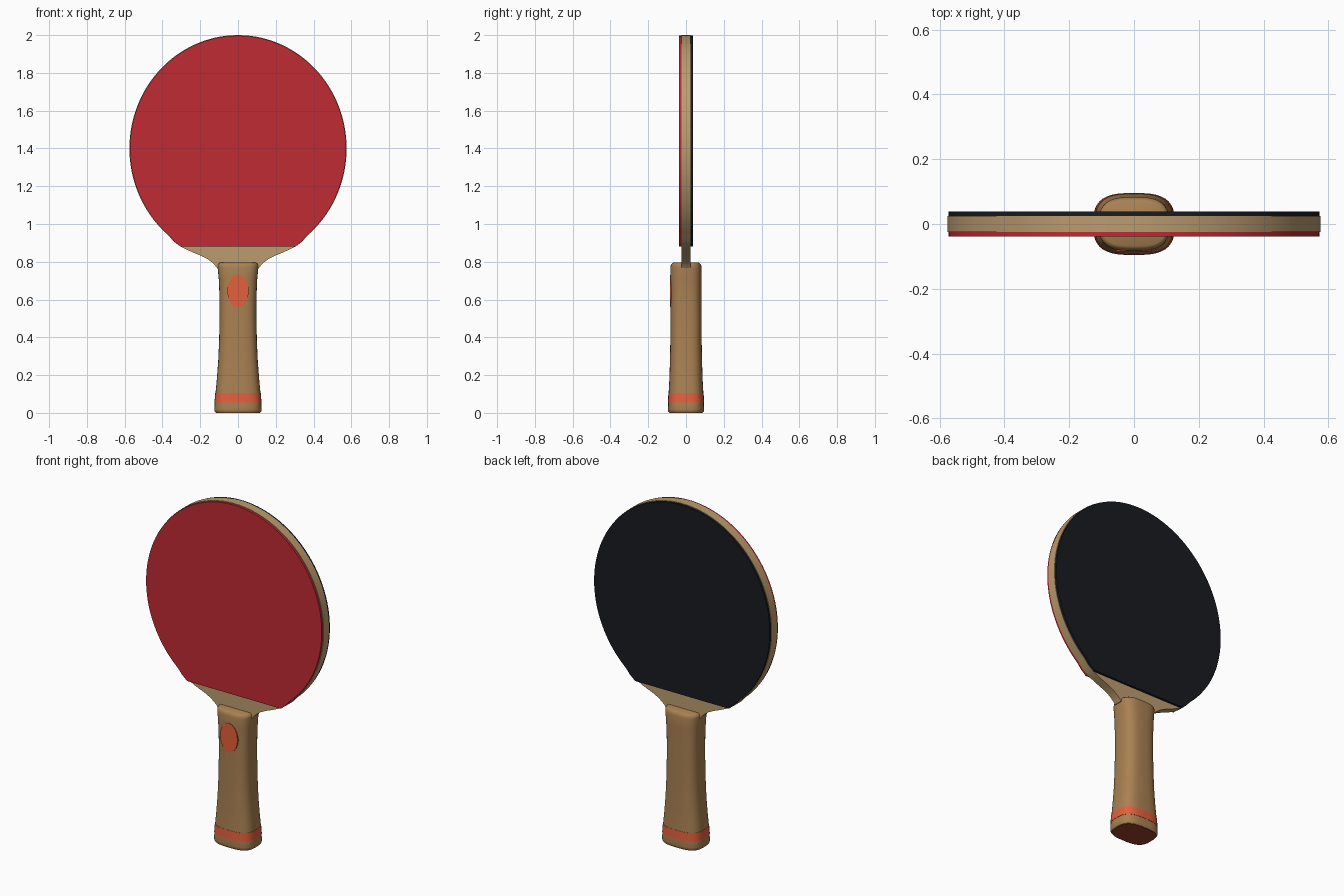
import bpy, bmesh, math
from math import sin, cos, pi

if "Cube" in bpy.data.objects:
    bpy.data.objects.remove(bpy.data.objects["Cube"])


def material(name, rgb):
    m = bpy.data.materials.new(name)
    m.diffuse_color = (*rgb, 1)
    m.use_nodes = True
    m.node_tree.nodes["Principled BSDF"].inputs["Base Color"].default_value = m.diffuse_color
    return m


PLY = material("pale_wood", (0.50, 0.33, 0.155))
WOOD = material("handle_wood", (0.40, 0.22, 0.085))
RED = material("red_rubber", (0.53, 0.024, 0.033))
BLACK = material("black_rubber", (0.01, 0.011, 0.014))
ORANGE = material("orange_trim", (0.78, 0.115, 0.045))
CAP = material("base_cap", (0.30, 0.05, 0.025))


def finish(name, bm, mat, angle=35):
    bmesh.ops.recalc_face_normals(bm, faces=bm.faces)
    mesh = bpy.data.meshes.new(name)
    bm.to_mesh(mesh)
    bm.free()
    mesh.materials.append(mat)
    ob = bpy.data.objects.new(name, mesh)
    bpy.context.collection.objects.link(ob)
    bpy.ops.object.select_all(action='DESELECT')
    ob.select_set(True)
    bpy.context.view_layer.objects.active = ob
    bpy.ops.object.shade_smooth_by_angle(angle=math.radians(angle))
    return ob


def loft(name, rings, mat, angle=35):
    """Skin equal-length rings of points and cap both ends."""
    bm = bmesh.new()
    vs = [[bm.verts.new(p) for p in r] for r in rings]
    n = len(vs[0])
    for a, b in zip(vs, vs[1:]):
        for i in range(n):
            j = (i + 1) % n
            bm.faces.new((a[i], a[j], b[j], b[i]))
    bm.faces.new(vs[0])
    bm.faces.new(vs[-1])
    return finish(name, bm, mat, angle)


def plate(name, outline, y0, y1, mat):
    return loft(name, [[(x, y, z) for x, z in outline] for y in (y0, y1)], mat)


def mirrored(half):
    """Close a right-hand outline running from top centre to the bottom."""
    return half + [(-x, z) for x, z in reversed(half) if x > 1e-6]


# head outline: an ellipse flowing into the neck
def head(rx, rz, z_end, tail):
    t_end = math.acos((z_end - 1.4) / rz)
    arc = [(rx * sin(t_end * i / 56), 1.4 + rz * cos(t_end * i / 56)) for i in range(57)]
    return mirrored(arc + tail)


# wooden blade and the two rubber sheets
plate("blade", head(0.575, 0.6, 0.94,
      [(0.340, 0.907), (0.307, 0.882), (0.274, 0.865), (0.235, 0.848), (0.195, 0.832),
       (0.162, 0.815), (0.138, 0.797), (0.122, 0.782), (0.112, 0.768)]), -0.025, 0.025, PLY)
sheet = head(0.572, 0.597, 0.94, [(0.338, 0.908), (0.305, 0.88)])
plate("red_sheet", sheet, -0.038, -0.025, RED)
plate("black_sheet", sheet, 0.025, 0.038, BLACK)


# rounded rectangular handle section
def section(rx, ry, z, n=64, power=3):
    def f(v):
        return math.copysign(abs(v) ** (2 / power), v)
    return [(rx * f(cos(2 * pi * i / n)), ry * f(sin(2 * pi * i / n)), z) for i in range(n)]


# flared handle: half width, half depth, height
rows = [(0.119, 0.090, 0.002), (0.124, 0.0945, 0.009), (0.1255, 0.0955, 0.02),
        (0.123, 0.094, 0.055), (0.119, 0.092, 0.105), (0.112, 0.088, 0.18),
        (0.105, 0.085, 0.27), (0.100, 0.083, 0.38), (0.0975, 0.082, 0.5),
        (0.098, 0.082, 0.62), (0.102, 0.083, 0.71), (0.108, 0.083, 0.77),
        (0.108, 0.080, 0.782), (0.104, 0.075, 0.790), (0.097, 0.068, 0.795)]
loft("handle", [section(*r) for r in rows], WOOD, 50)

# trim band, base cap and front medallion
e = 0.0015
loft("handle_band", [section(0.123 + e, 0.094 + e, 0.055),
                     section(0.119 + e, 0.092 + e, 0.105)], ORANGE)
loft("base_cap", [section(0.117, 0.088, 0.0), section(0.117, 0.088, 0.003)], CAP)
oval = [(0.056 * cos(2 * pi * i / 48), 0.645 + 0.085 * sin(2 * pi * i / 48)) for i in range(48)]
plate("medallion", oval, -0.0855, -0.072, ORANGE)
